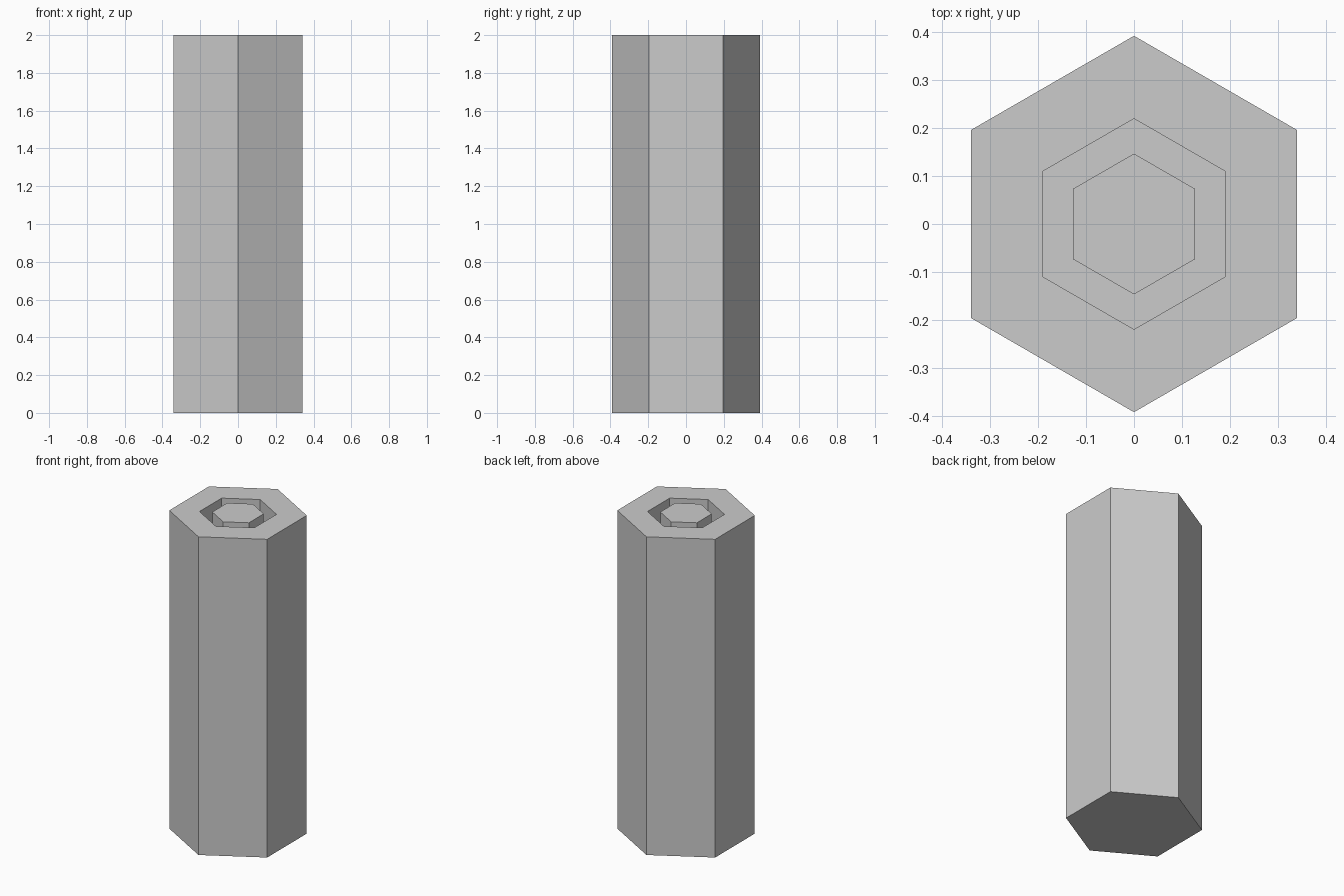
import bpy, bmesh
from math import cos, sin, pi

if "Cube" in bpy.data.objects:
    bpy.data.objects.remove(bpy.data.objects["Cube"])

SIDES = 6
HEIGHT, DEPTH = 2.0, 0.25
OUTER, HOLE, CORE = 0.393, 0.22, 0.147


def hex_stack(name, profile):
    """Hexagonal solid from (radius, z) steps, capped at both ends."""
    bm = bmesh.new()
    rings = [[bm.verts.new((r * cos(pi / 2 + i * 2 * pi / SIDES),
                            r * sin(pi / 2 + i * 2 * pi / SIDES), z))
              for i in range(SIDES)] for r, z in profile]
    for a, b in zip(rings, rings[1:]):
        for i in range(SIDES):
            j = (i + 1) % SIDES
            bm.faces.new((a[i], a[j], b[j], b[i]))
    bm.faces.new(rings[0][::-1])
    bm.faces.new(rings[-1])
    bmesh.ops.recalc_face_normals(bm, faces=bm.faces)
    mesh = bpy.data.meshes.new(name)
    bm.to_mesh(mesh)
    bm.free()
    obj = bpy.data.objects.new(name, mesh)
    bpy.context.collection.objects.link(obj)
    return obj


# Hexagonal column with a sunken ring around a core flush with the top
hex_stack("hexagonal_column", [
    (OUTER, 0), (OUTER, HEIGHT),
    (HOLE, HEIGHT), (HOLE, HEIGHT - DEPTH),
    (CORE, HEIGHT - DEPTH), (CORE, HEIGHT),
])
